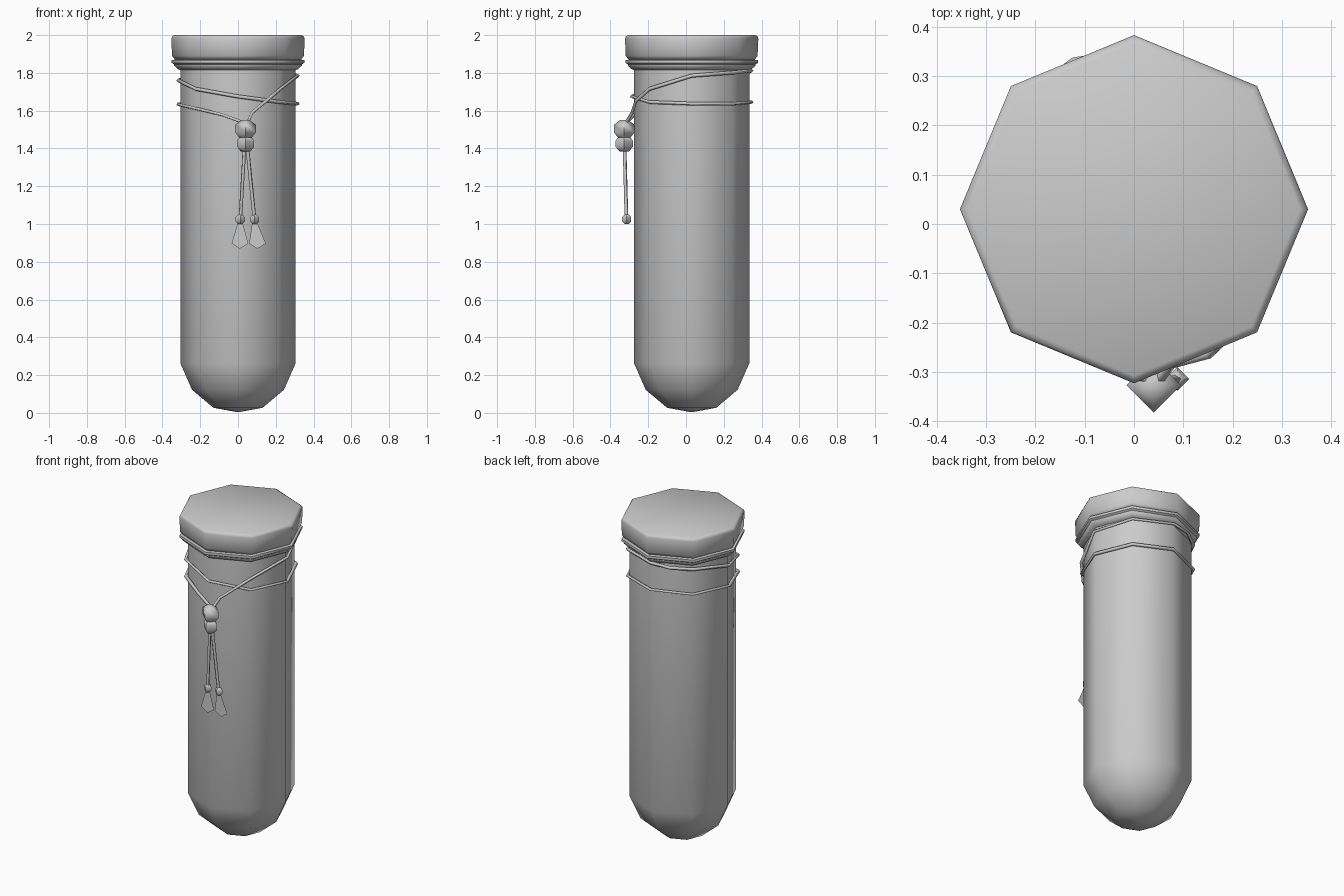
import bpy, bmesh, math
from math import cos, sin, radians

if "Cube" in bpy.data.objects:
    bpy.data.objects.remove(bpy.data.objects["Cube"])

CY = 0.03  # the vial axis sits slightly behind the origin


def finish(name, bm, angle=50):
    bmesh.ops.remove_doubles(bm, verts=bm.verts, dist=1e-5)
    bmesh.ops.recalc_face_normals(bm, faces=bm.faces)
    me = bpy.data.meshes.new(name)
    bm.to_mesh(me)
    bm.free()
    ob = bpy.data.objects.new(name, me)
    bpy.context.collection.objects.link(ob)
    bpy.ops.object.select_all(action='DESELECT')
    ob.select_set(True)
    bpy.context.view_layer.objects.active = ob
    bpy.ops.object.shade_smooth_by_angle(angle=radians(angle))
    return ob


def lathe(name, profile, sides, x=0, y=CY, angle=50):
    """Revolve (radius, z) points around a vertical axis; corners lie on the axes."""
    bm = bmesh.new()
    rings = [[bm.verts.new((x + r * cos(2 * math.pi * i / sides),
                            y + r * sin(2 * math.pi * i / sides), z))
              for i in range(sides)] for r, z in profile]
    for a, b in zip(rings, rings[1:]):
        for i in range(sides):
            j = (i + 1) % sides
            bm.faces.new((a[i], a[j], b[j], b[i]))
    bm.faces.new(rings[0])
    bm.faces.new(rings[-1])
    return finish(name, bm, angle)


def cord(name, points, radius=0.01):
    cu = bpy.data.curves.new(name, 'CURVE')
    cu.dimensions = '3D'
    cu.bevel_depth = radius
    cu.bevel_resolution = 0
    cu.use_fill_caps = True
    sp = cu.splines.new('POLY')
    sp.points.add(len(points) - 1)
    for p, co in zip(sp.points, points):
        p.co = (*co, 1)
    ob = bpy.data.objects.new(name, cu)
    bpy.context.collection.objects.link(ob)
    return ob


def around(deg, z, r=0.317):
    return (r * cos(radians(deg)), CY + r * sin(radians(deg)), z)


# Vial body with rounded bottom and rolled lip
lathe("vial_body", [(0.01, 0.005), (0.13, 0.027), (0.243, 0.122), (0.305, 0.262),
                    (0.305, 1.815)], 8)
lathe("vial_lip", [(0.30, 1.812), (0.318, 1.82), (0.338, 1.838), (0.338, 1.845),
                   (0.351, 1.853), (0.351, 1.868), (0.30, 1.873)], 8)

# Stopper
lathe("stopper", [(0.30, 1.868), (0.335, 1.872), (0.349, 1.89), (0.353, 1.982),
                  (0.349, 1.993), (0.337, 2.0)], 8)

# Cord wound twice around the neck, both ends meeting at the bead
wrap = [(0.05, -0.318, 1.535), (0.075, -0.285, 1.59), (0.15, -0.265, 1.652)]
wrap += [around(a, z) for a, z in ((-45, 1.715), (0, 1.785), (45, 1.802), (90, 1.812))]
wrap += [around(112, 1.805, 0.322)]
wrap += [around(a, z) for a, z in (
    (135, 1.795), (180, 1.76), (225, 1.715), (270, 1.675), (315, 1.645), (360, 1.637),
    (405, 1.637), (450, 1.645), (495, 1.64), (540, 1.633), (585, 1.612), (615, 1.578))]
wrap += [(0.035, -0.318, 1.535)]
cord("neck_cord", wrap)

# Two faceted beads
BX, BY = 0.04, -0.327
lathe("upper_bead", [(0.022, 1.55), (0.055, 1.525), (0.055, 1.485), (0.028, 1.452)],
      4, BX, BY, 70)
lathe("lower_bead", [(0.03, 1.462), (0.046, 1.44), (0.046, 1.41), (0.026, 1.385)],
      4, BX, BY, 70)

# Two hanging strings, each with a small bead and a flat tag
for side, top, low, tip in (("left", 0.034, 0.012, 0.010), ("right", 0.05, 0.088, 0.103)):
    cord(side + "_string", [(top, -0.325, 1.40), (low, -0.315, 1.02)])
    lathe(side + "_end_bead", [(0.01, 1.05), (0.024, 1.036), (0.024, 1.014), (0.01, 1.0)],
          4, low, -0.314, 70)
    bm = bmesh.new()
    shape = [(low - 0.013, 1.008), (low + 0.013, 1.008), (tip + 0.044, 0.897),
             (tip, 0.869), (tip - 0.044, 0.897)]
    bm.faces.new([bm.verts.new((x, -0.314, z)) for x, z in shape])
    finish(side + "_tag", bm)
